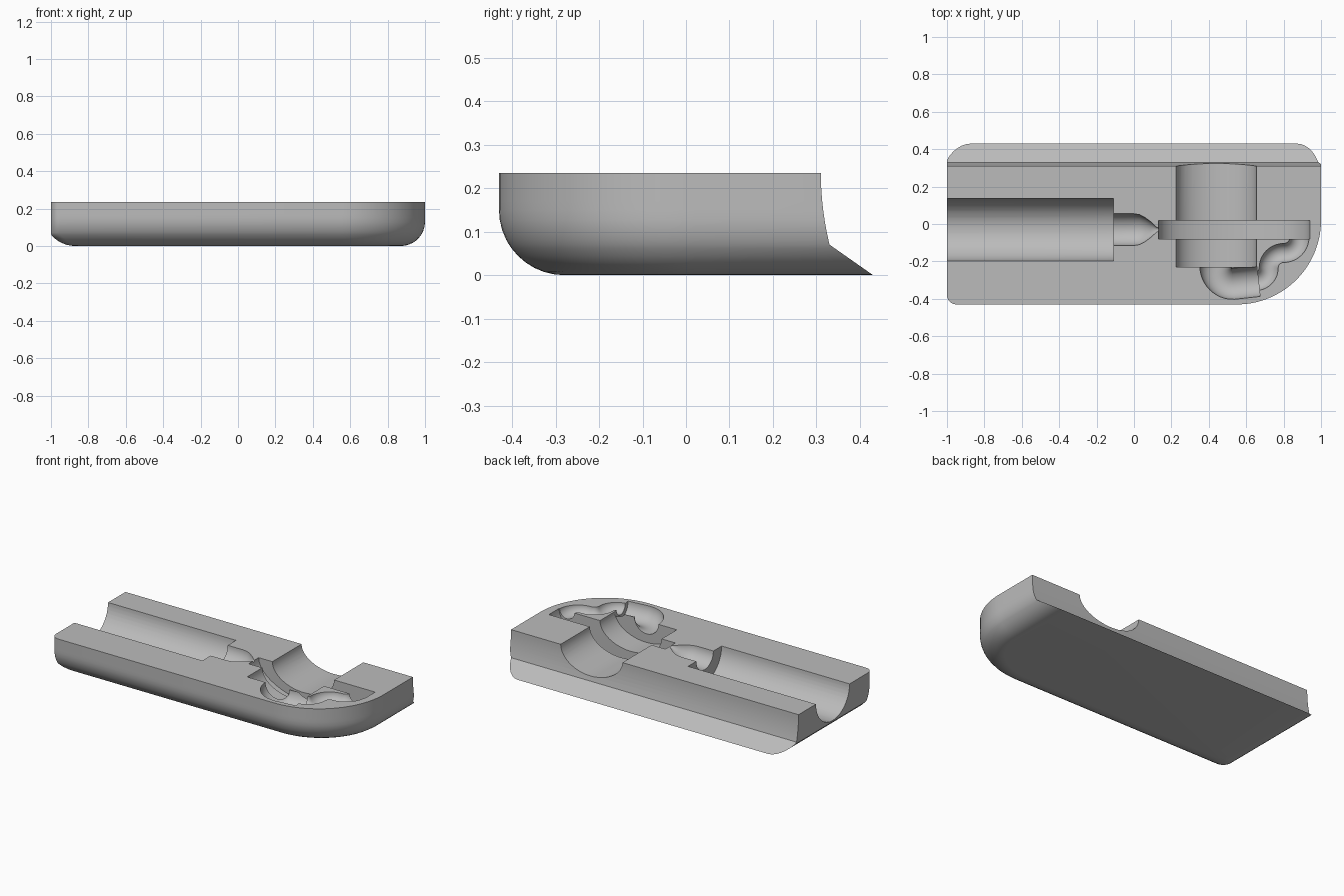
import bpy
import bmesh
from math import sin, cos, pi, sqrt
from mathutils import Vector

if "Cube" in bpy.data.objects:
    bpy.data.objects.remove(bpy.data.objects["Cube"])

TOP = 0.235

grey = bpy.data.materials.new("plain_grey")
grey.use_nodes = True
colour = (0.5, 0.5, 0.5, 1)
grey.diffuse_color = colour
grey.node_tree.nodes["Principled BSDF"].inputs["Base Color"].default_value = colour


def loft(name, rings):
    """Skin closed rings of equal length and cap both ends."""
    bm = bmesh.new()
    rows = [[bm.verts.new(p) for p in ring] for ring in rings]
    n = len(rows[0])
    for a, b in zip(rows, rows[1:]):
        for i in range(n):
            j = (i + 1) % n
            bm.faces.new((a[i], a[j], b[j], b[i]))
    bm.faces.new(rows[0])
    bm.faces.new(rows[-1])
    bmesh.ops.recalc_face_normals(bm, faces=bm.faces[:])
    mesh = bpy.data.meshes.new(name)
    bm.to_mesh(mesh)
    bm.free()
    mesh.materials.append(grey)
    ob = bpy.data.objects.new(name, mesh)
    bpy.context.collection.objects.link(ob)
    return ob


def fillet(r, z):
    """Inset of a round bottom edge at height z."""
    return r - sqrt(r * r - (r - z) ** 2) if z < r else 0


def arc(cx, cy, rx, ry, a0, a1, n):
    return [(cx + rx * cos(a0 + (a1 - a0) * i / n),
             cy + ry * sin(a0 + (a1 - a0) * i / n)) for i in range(n + 1)]


def outline(z):
    """Plan of the body at height z."""
    left = -1 + max(0, fillet(0.17, z) - 0.04)
    right = 1 - fillet(0.13, z)
    front = -0.43 + fillet(0.15, z)
    if z < 0.07:
        back = 0.43 - 0.1 * z / 0.07
    else:
        back = 0.31 + 0.02 * ((TOP - z) / 0.165) ** 2
    pts = [(left, back)]
    pts += arc(left + 0.05, front + 0.05, 0.05, 0.05, pi, 1.5 * pi, 6)
    pts += arc(0.55, 0.02, right - 0.55, 0.02 - front, 1.5 * pi, 2 * pi, 28)
    pts.append((right, back))
    return [(x, y, z) for x, y in pts]


# Body with rounded lower edges and a sloping lip at the back
levels = [0.15 * (1 - cos(i * pi / 20)) for i in range(11)]
levels = sorted(levels + [0.07, 0.17, 0.19, 0.21, TOP])
body = loft("lower_housing", [outline(z) for z in levels])


def channel(name, path, widths, heights=None):
    """Elliptical sweep along a flat path, its axis just above the top face."""
    heights = heights or widths
    pts = [Vector((x, y, TOP + 0.001)) for x, y in path]
    rings = []
    for i, p in enumerate(pts):
        d = (pts[min(i + 1, len(pts) - 1)] - pts[max(i - 1, 0)]).normalized()
        side = Vector((d.y, -d.x, 0))
        rings.append([p + side * widths[i] * cos(k * pi / 24)
                      + Vector((0, 0, heights[i] * sin(k * pi / 24)))
                      for k in range(48)])
    return loft(name, rings)


# Long bore and pointed nozzle
cutters = [channel("long_bore", [(-1.1, -0.03), (-0.11, -0.03)], [0.167] * 2)]
nozzle = [(-0.2, 0.085), (0, 0.085), (0.03, 0.08), (0.06, 0.064),
          (0.09, 0.042), (0.12, 0.014), (0.14, 0.006)]
cutters.append(channel("nozzle", [(x, -0.03) for x, r in nozzle],
                       [r for x, r in nozzle]))

# Cross bore open at the back, and the narrow wheel slot across it
cutters.append(channel("cross_bore", [(0.44, -0.23), (0.44, 0.45)],
                       [0.215] * 2, [0.137] * 2))
cutters.append(channel("wheel_slot", [(0.535, -0.08), (0.535, 0.02)],
                       [0.405] * 2, [0.2] * 2))

# Wide elbow, then a thin winding pipe
elbow = [(0.435, -0.2)] + arc(0.53, -0.225, 0.095, 0.095, pi, 1.5 * pi, 12)
elbow.append((0.665, -0.305))
cutters.append(channel("wide_elbow", elbow, [0.083] * len(elbow)))
pipe = [(0.6, -0.305)] + arc(0.65, -0.235, 0.07, 0.07, -pi / 2, 0, 10)
pipe += arc(0.8, -0.235, 0.08, 0.08, pi, pi / 2, 10)[1:]
pipe += arc(0.8, -0.07, 0.085, 0.085, -pi / 2, 0, 10)[1:]
pipe.append((0.885, -0.05))
cutters.append(channel("thin_pipe", pipe, [0.051] * len(pipe)))


def volume(mesh):
    bm = bmesh.new()
    bm.from_mesh(mesh)
    v = bm.calc_volume()
    bm.free()
    return v


def carve(ob, cutter):
    """Subtract the cutter with the first solver that gives a sound solid."""
    before = volume(ob.data)
    mod = ob.modifiers.new("carve", 'BOOLEAN')
    mod.operation = 'DIFFERENCE'
    mod.object = cutter
    result = None
    for solver in ('MANIFOLD', 'EXACT', 'FLOAT'):
        mod.solver = solver
        bpy.context.view_layer.update()
        graph = bpy.context.evaluated_depsgraph_get()
        mesh = bpy.data.meshes.new_from_object(ob.evaluated_get(graph))
        if 0.5 * before < volume(mesh) < 0.99999 * before:
            result = mesh
            break
    ob.modifiers.remove(mod)
    if result:
        ob.data = result


# Carve every channel out of the body
for c in cutters:
    c.hide_render = True
    carve(body, c)
    bpy.data.objects.remove(c)

bpy.context.view_layer.update()
bpy.ops.object.select_all(action='DESELECT')
bpy.context.view_layer.objects.active = body
body.select_set(True)
bpy.ops.object.shade_smooth_by_angle(angle=pi / 6)
